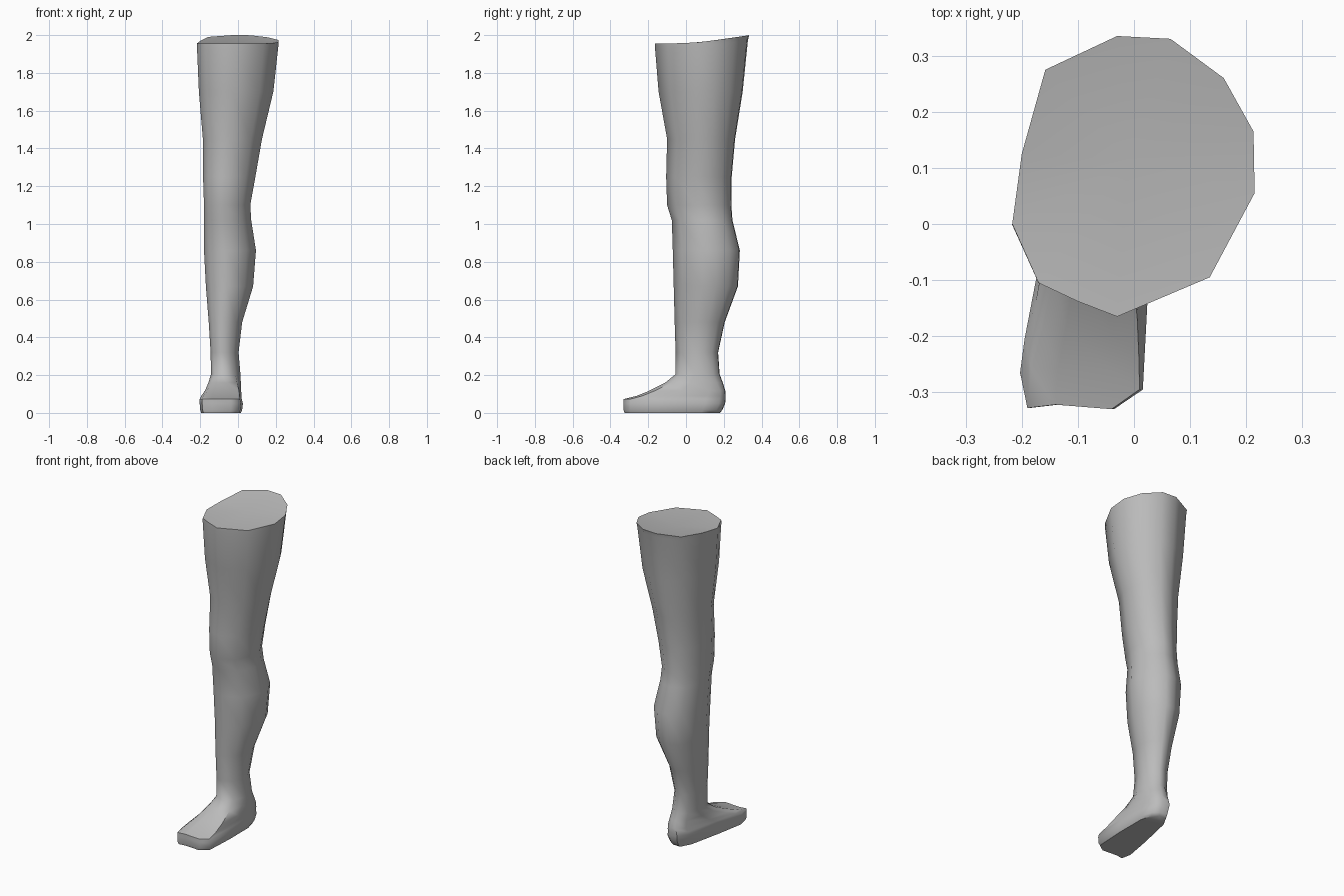
import bpy, bmesh

if "Cube" in bpy.data.objects:
    bpy.data.objects.remove(bpy.data.objects["Cube"])

# Cross-section outlines (top view), same point order: back, right, front, left
THIGH = [(-.03, .335), (.065, .33), (.16, .26), (.213, .165), (.215, .055), (.135, -.095),
         (-.03, -.165), (-.10, -.138), (-.17, -.105), (-.217, 0), (-.2, .125), (-.158, .275)]
FOOT = [(-.085, .207), (-.035, .205), (.0, .175), (.02, .1), (.02, -.1), (.01, -.295),
        (-.04, -.33), (-.14, -.322), (-.19, -.328), (-.203, -.265), (-.172, -.09), (-.122, .14)]

# Rings: height, x min, x max, y min, y max, share of foot outline
RINGS = [
    (.0, -.195, .015, -.325, .180, 1), (.015, -.20, .022, -.33, .192, 1),
    (.05, -.203, .026, -.33, .207, 1), (.073, -.203, .02, -.33, .21, 1),
    (.09, -.195, .018, -.262, .21, 1), (.117, -.175, .017, -.195, .208, .9),
    (.16, -.157, .015, -.11, .195, .5), (.205, -.143, .013, -.055, .178, .1),
    (.32, -.145, .003, -.055, .17, 0), (.48, -.155, .022, -.06, .205, 0),
    (.67, -.17, .08, -.065, .275, 0), (.86, -.18, .095, -.07, .285, 0),
    (1.02, -.18, .07, -.075, .246, 0), (1.1, -.18, .065, -.10, .24, 0),
    (1.25, -.185, .092, -.105, .242, 0), (1.45, -.186, .127, -.10, .26, 0),
    (1.7, -.207, .187, -.145, .30, 0), (1.93, -.217, .213, -.164, .328, 0),
    (1.955, -.217, .215, -.165, .335, 0),
]


def unit(points):
    """Scale an outline into the 0..1 box."""
    xs, ys = zip(*points)
    return [((x - min(xs)) / (max(xs) - min(xs)), (y - min(ys)) / (max(ys) - min(ys)))
            for x, y in points]


thigh, foot = unit(THIGH), unit(FOOT)
bm = bmesh.new()
loops = []

# Leg and foot: one skin lofted through the rings
for i, (z, x0, x1, y0, y1, f) in enumerate(RINGS):
    loop = []
    shape = unit([(a[0] * (1 - f) + b[0] * f, a[1] * (1 - f) + b[1] * f)
                  for a, b in zip(thigh, foot)])
    for u, v in shape:
        x, y = x0 + u * (x1 - x0), y0 + v * (y1 - y0)
        # upper rim rises toward the back
        rise = .045 * max(0, (y + .02) / .355) ** 1.3 if i >= len(RINGS) - 2 else 0
        loop.append(bm.verts.new((x, y, z + rise)))
    loops.append(loop)
n = len(THIGH)
for low, high in zip(loops, loops[1:]):
    for k in range(n):
        j = (k + 1) % n
        bm.faces.new((low[k], low[j], high[j], high[k]))

# Flat sole and slightly dished upper cap
bm.faces.new(loops[0])
centre = bm.verts.new((-.01, .115, 1.957))
for k in range(n):
    bm.faces.new((loops[-1][k], loops[-1][(k + 1) % n], centre))
bmesh.ops.recalc_face_normals(bm, faces=bm.faces)

mesh = bpy.data.meshes.new("leg")
bm.to_mesh(mesh)
bm.free()
leg = bpy.data.objects.new("leg", mesh)
bpy.context.collection.objects.link(leg)

grey = bpy.data.materials.new("plain grey")
grey.diffuse_color = (.5, .5, .5, 1)
grey.use_nodes = True
grey.node_tree.nodes["Principled BSDF"].inputs["Base Color"].default_value = grey.diffuse_color
mesh.materials.append(grey)

bpy.context.view_layer.objects.active = leg
leg.select_set(True)
bpy.ops.object.shade_smooth_by_angle(angle=.96)
